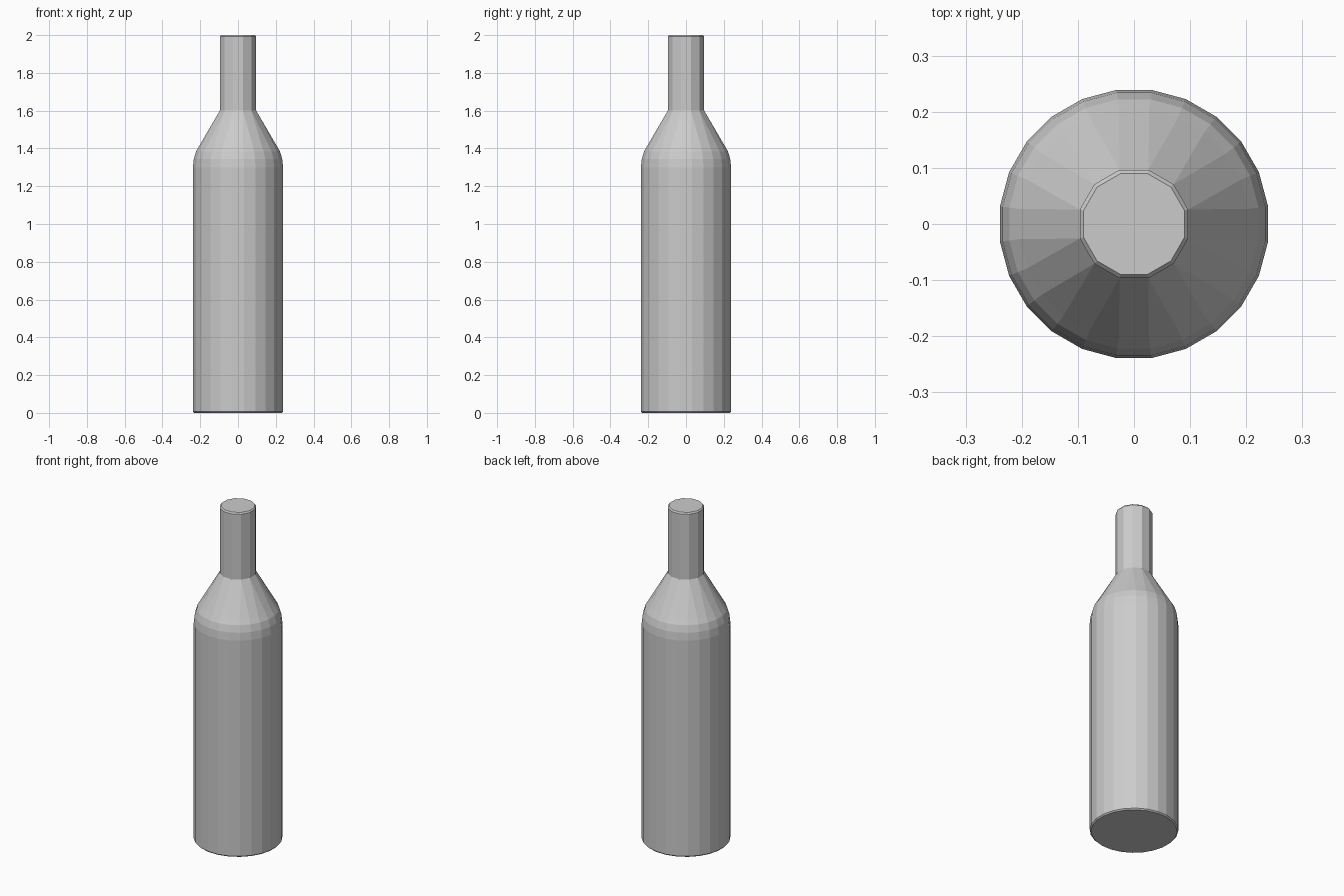
import bpy, bmesh, math

cube = bpy.data.objects.get("Cube")
if cube:
    bpy.data.objects.remove(cube)

grey = bpy.data.materials.new("plain grey")
grey.use_nodes = True
colour = (0.6, 0.6, 0.6, 1)
grey.diffuse_color = colour
grey.node_tree.nodes["Principled BSDF"].inputs["Base Color"].default_value = colour

SIDES = 24


def ring(bm, radius, z, halved):
    """Ring of 24 corners; a halved ring pairs them into 12 corners."""
    verts = []
    for i in range(SIDES):
        step = 2 * (i // 2) + 1 if halved else i + 0.5
        a = step * math.tau / SIDES
        verts.append(bm.verts.new((radius * math.cos(a), radius * math.sin(a), z)))
    return verts


# Outline from base to lip: radius, height, whether it is on the 12-sided neck
profile = [
    (0.234, 0, False), (0.241, 0.007, False),                 # rounded base edge
    (0.241, 1.3, False), (0.236, 1.345, False),               # body into shoulder
    (0.224, 1.385, False), (0.206, 1.415, False),
    (0.1, 1.6, True), (0.1, 1.992, True), (0.093, 2, True),   # neck and lip
]

bm = bmesh.new()
rings = [ring(bm, *p) for p in profile]
for low, high in zip(rings, rings[1:]):
    for i in range(SIDES):
        j = (i + 1) % SIDES
        bm.faces.new((low[i], low[j], high[j], high[i]))
bm.faces.new(rings[0][::-1])
bm.faces.new(rings[-1])
bmesh.ops.remove_doubles(bm, verts=bm.verts, dist=0.0005)
bmesh.ops.recalc_face_normals(bm, faces=bm.faces)

mesh = bpy.data.meshes.new("bottle")
bm.to_mesh(mesh)
bm.free()
mesh.materials.append(grey)
bottle = bpy.data.objects.new("bottle", mesh)
bpy.context.collection.objects.link(bottle)
